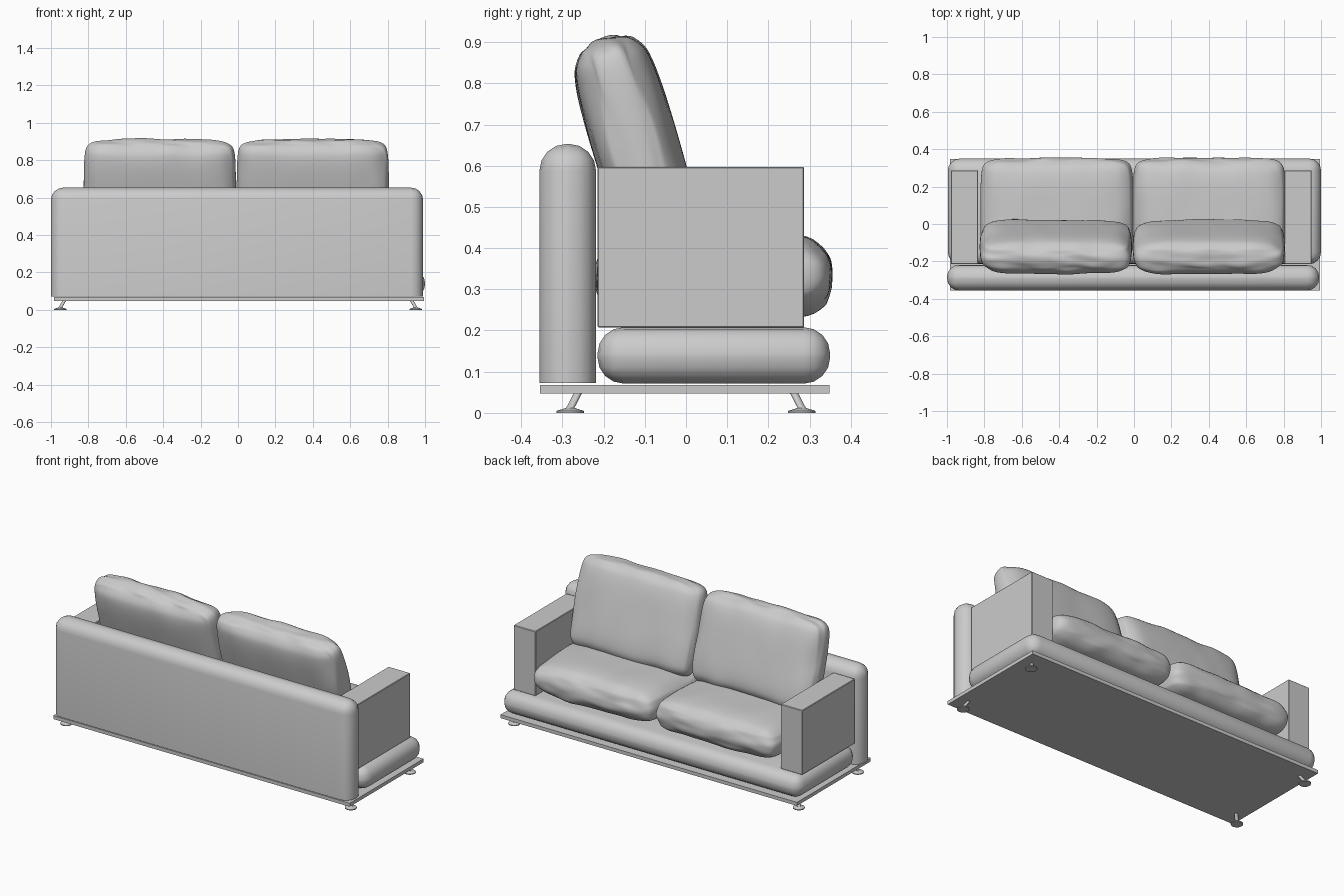
import bpy, bmesh, math
from mathutils import Vector, noise

if "Cube" in bpy.data.objects:
    bpy.data.objects.remove(bpy.data.objects["Cube"])


def finish(bm, name, angle=35):
    bmesh.ops.recalc_face_normals(bm, faces=bm.faces[:])
    me = bpy.data.meshes.new(name)
    bm.to_mesh(me)
    bm.free()
    ob = bpy.data.objects.new(name, me)
    bpy.context.collection.objects.link(ob)
    bpy.ops.object.select_all(action='DESELECT')
    bpy.context.view_layer.objects.active = ob
    ob.select_set(True)
    bpy.ops.object.shade_smooth_by_angle(angle=math.radians(angle))
    return ob


def box(name, lo, hi, radius=0, segments=4, keep_bottom=False):
    """Box between two corners, optionally rounded (bottom edges can stay sharp)."""
    lo, hi = Vector(lo), Vector(hi)
    bm = bmesh.new()
    bmesh.ops.create_cube(bm, size=1)
    for v in bm.verts:
        v.co = (lo + hi) / 2 + v.co * (hi - lo)
    if radius:
        edges = [e for e in bm.edges
                 if not (keep_bottom and all(v.co.z < lo.z + 1e-5 for v in e.verts))]
        bmesh.ops.bevel(bm, geom=edges, offset=radius, segments=segments,
                        profile=0.5, affect='EDGES', clamp_overlap=True)
    return finish(bm, name)


def cushion(name, centre, half, edge, tilt=0, seed=0):
    """Puffy pillow: full in the middle, thinner at its rim, lightly wrinkled."""
    a, b, c = half
    bm = bmesh.new()
    bmesh.ops.create_cube(bm, size=2)
    bmesh.ops.subdivide_edges(bm, edges=bm.edges[:], cuts=19, use_grid_fill=True)
    for v in bm.verts:
        u, w, t = v.co
        full = ((1 - u ** 4) * (1 - w ** 4)) ** 0.5
        thick = edge + (c - edge) * full
        corner = abs(u * w) ** 8
        rim = max(abs(u), abs(w)) ** 6
        x = u * (a - 0.018 * t * t - 0.022 * corner - 0.008 * w * w)
        y = w * (b - 0.018 * t * t - 0.018 * corner - 0.006 * u * u)
        # wrinkles fan in from the rim and die out in the middle
        p = Vector((x * 9 + seed * 7.3, y * 5, t * 1.5 + seed))
        wave = noise.noise(p) * (0.003 + 0.011 * rim)
        v.co = (x, y + wave * 0.5 * w, t * (thick + wave))
    ob = finish(bm, name, 80)
    ob.location = centre
    ob.rotation_euler.x = math.radians(tilt)
    sub = ob.modifiers.new("soften", 'SUBSURF')
    sub.levels = sub.render_levels = 1
    return ob


def foot(name, sx, sy):
    """Thin disc with a short post leaning inward."""
    bm = bmesh.new()
    base = Vector((sx * 0.95, sy * 0.281, 0))
    rings = [(0.033, 0, 0), (0.033, 0.005, 0), (0.013, 0.011, 0),
             (0.010, 0.012, 0), (0.010, 0.05, 0.022)]
    n, loops = 20, []
    for r, z, lean in rings:
        o = base + Vector((-sx * lean, -sy * lean * 0.9, z))
        loops.append([bm.verts.new(o + Vector((r * math.cos(k * math.tau / n),
                                               r * math.sin(k * math.tau / n), 0)))
                      for k in range(n)])
    for l0, l1 in zip(loops, loops[1:]):
        for k in range(n):
            bm.faces.new((l0[k], l0[(k + 1) % n], l1[(k + 1) % n], l1[k]))
    bm.faces.new(loops[0])
    bm.faces.new(loops[-1])
    finish(bm, name)


# platform, padded seat base and backrest
box("base_plate", (-0.985, -0.355, 0.047), (0.995, 0.348, 0.068))
box("seat_base", (-0.995, -0.215, 0.071), (1.0, 0.35, 0.208), 0.064)
box("backrest", (-1.0, -0.356, 0.072), (0.99, -0.218, 0.653), 0.066, 4, True)

# square armrests
box("armrest_left", (-0.978, -0.215, 0.207), (-0.833, 0.287, 0.597), 0.003, 1)
box("armrest_right", (0.804, -0.215, 0.207), (0.950, 0.287, 0.597), 0.003, 1)

# two seat cushions and two leaning back cushions
for i, (side, x) in enumerate((("left", -0.412), ("right", 0.402))):
    cushion("seat_cushion_" + side, (x, 0.067, 0.332), (0.410, 0.287, 0.108), 0.062, 0, i + 1)
    cushion("back_cushion_" + side, (x - 0.006 + 0.004 * i, -0.122, 0.648),
            (0.407, 0.272, 0.104), 0.058, 106.5, i + 4)

# four feet
for sx, a in ((-1, "left"), (1, "right")):
    for sy, b in ((-1, "front"), (1, "rear")):
        foot(f"foot_{b}_{a}", sx, sy)
